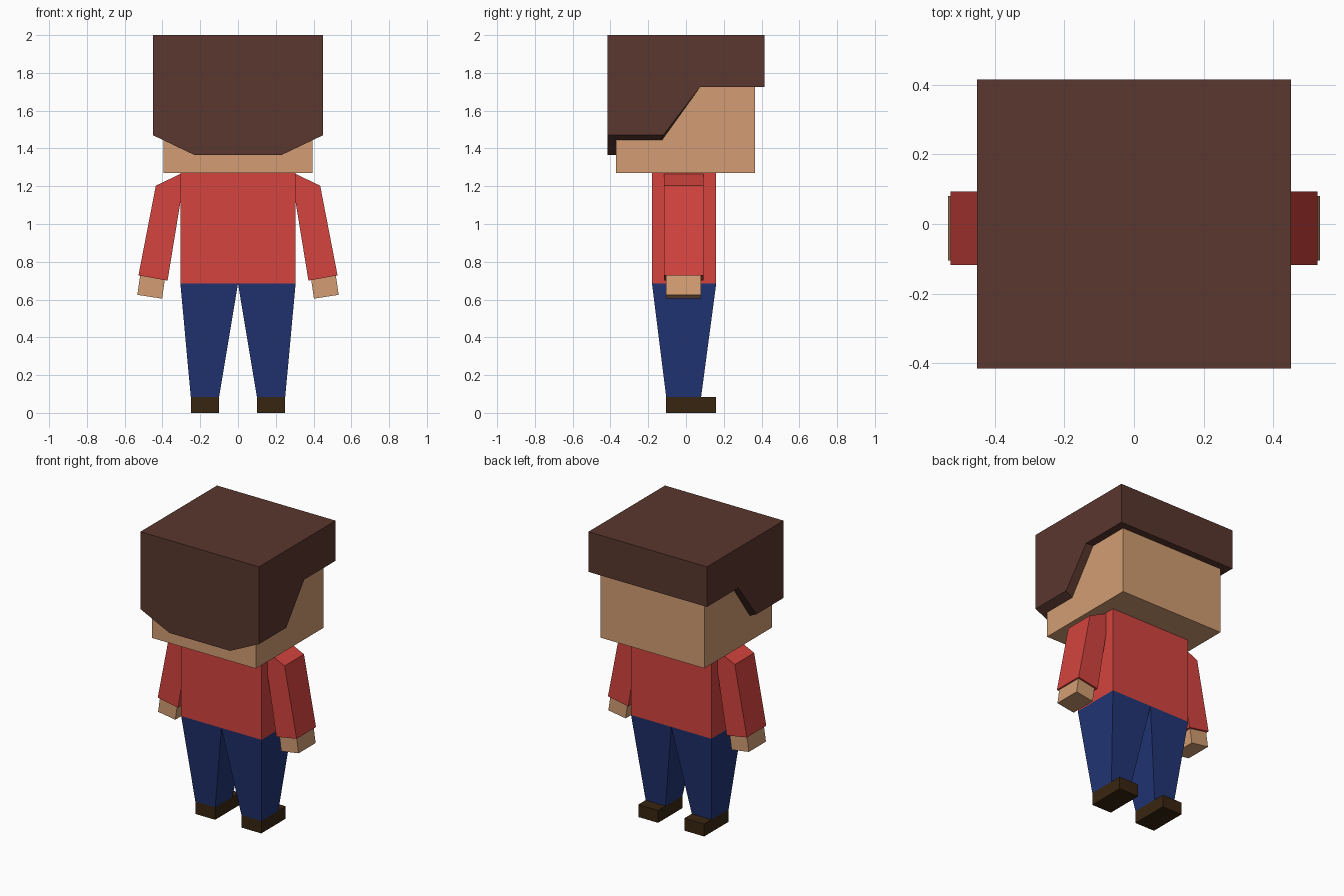
import bpy, bmesh

if "Cube" in bpy.data.objects:
    bpy.data.objects.remove(bpy.data.objects["Cube"])


def material(name, r, g, b):
    def lin(c):
        c /= 255
        return c / 12.92 if c <= 0.04045 else ((c + 0.055) / 1.055) ** 2.4
    m = bpy.data.materials.new(name)
    m.diffuse_color = (lin(r), lin(g), lin(b), 1)
    m.use_nodes = True
    m.node_tree.nodes["Principled BSDF"].inputs["Base Color"].default_value = m.diffuse_color
    return m


HAIR = material("brown hair", 90, 55, 46)
SKIN = material("skin", 211, 157, 115)
RED = material("red cloth", 211, 68, 62)
BLUE = material("blue cloth", 34, 53, 116)
SHOE = material("dark brown leather", 56, 37, 17)


def make(name, faces, mat, mirror=False):
    """Build a flat-faced object from faces given as corner points."""
    bm = bmesh.new()
    for f in faces:
        bm.faces.new([bm.verts.new(p) for p in f])
    bmesh.ops.remove_doubles(bm, verts=bm.verts, dist=1e-4)
    bmesh.ops.recalc_face_normals(bm, faces=bm.faces)
    me = bpy.data.meshes.new(name)
    bm.to_mesh(me)
    bm.free()
    me.materials.append(mat)
    ob = bpy.data.objects.new(name, me)
    bpy.context.collection.objects.link(ob)
    if mirror:
        mod = ob.modifiers.new("Mirror", 'MIRROR')
        mod.use_clip = True
    return ob


def loft(name, a, b, mat, mirror=False):
    """Solid between two matching outlines."""
    n = len(a)
    sides = [(a[i], a[(i + 1) % n], b[(i + 1) % n], b[i]) for i in range(n)]
    return make(name, [a, b] + sides, mat, mirror)


def rect(x0, x1, y0, y1, z):
    return [(x0, y0, z), (x1, y0, z), (x1, y1, z), (x0, y1, z)]


def slab(name, outline, y0, y1, mat):
    """Front outline (x, z) extruded along y, mirrored to both sides."""
    return loft(name, [(x, y0, z) for x, z in outline],
                [(x, y1, z) for x, z in outline], mat, True)


# Head and torso
loft("head", rect(-.395, .395, -.37, .365, 1.27), rect(-.395, .395, -.37, .365, 1.95), SKIN)
loft("torso", rect(-.305, .305, -.18, .16, .685), rect(-.305, .305, -.18, .16, 1.27), RED)

# Legs and shoes
loft("legs", rect(.1, .25, -.105, .08, .085), rect(0, .305, -.18, .16, .685), BLUE, True).modifiers[0].use_mirror_merge = False
loft("shoes", rect(.1, .25, -.105, .16, 0), rect(.1, .25, -.105, .16, .085), SHOE, True)

# Sleeves and hands
slab("sleeves", [(.305, 1.265), (.435, 1.203), (.527, .728), (.373, .70), (.305, 1.117)],
     -.117, .093, RED)
slab("hands", [(.388, .703), (.518, .727), (.533, .625), (.402, .605)], -.105, .08, SKIN)

# Hair: half of a shell around the head, mirrored
X, F, B, T, E = .45, -.415, .415, 2.0, 1.725     # side, front, back, top, high edge
xi, fi, bi = .395, -.37, .365                    # inner edges against the head
low, corner = (X, -.12, 1.47), (X, F, 1.47)      # side edge
step, step_in = (X, .075, E), (xi, .075, E)
low_in, corner_in = (xi, -.127, 1.444), (xi, fi, 1.444)
tip, tip_in = (.23, F, 1.365), (.23, fi, 1.365)  # front fringe
make("hair", [
    [(0, F, T), (X, F, T), (X, B, T), (0, B, T)],
    [(0, F, T), (X, F, T), corner, tip, (0, F, 1.365)],
    [(X, F, T), (X, B, T), (X, B, E), step, low, corner],
    [(0, B, T), (X, B, T), (X, B, E), (0, B, E)],
    [corner, low, low_in, corner_in, tip_in, tip],
    [tip, tip_in, (0, fi, 1.365), (0, F, 1.365)],
    [low, step, step_in, low_in],
    [step, (X, B, E), (0, B, E), (0, bi, E), (xi, bi, E), step_in],
], HAIR, True)
